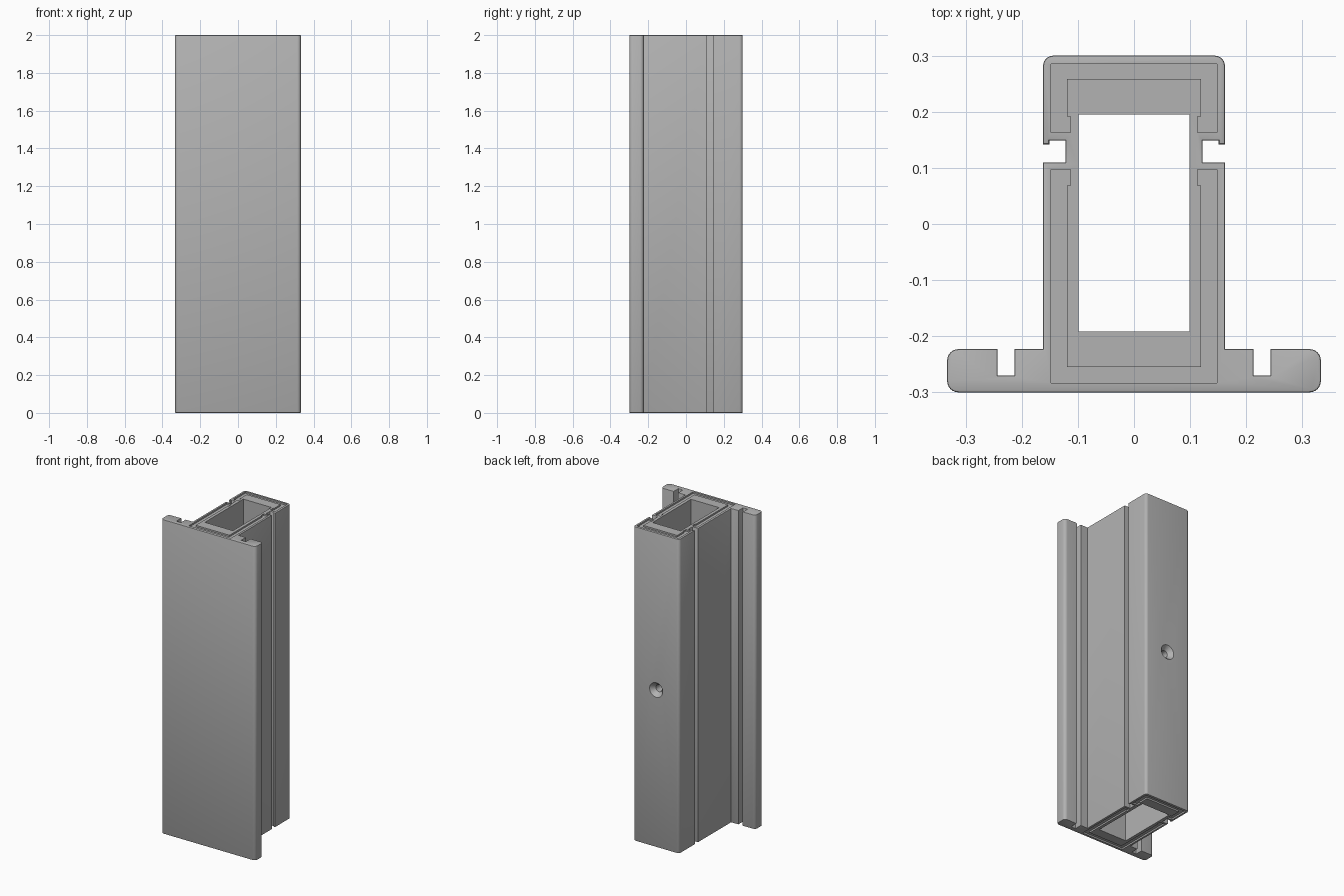
import bpy, bmesh, math
from mathutils import Vector

if "Cube" in bpy.data.objects:
    bpy.data.objects.remove(bpy.data.objects["Cube"], do_unlink=True)

HEIGHT = 2.0
RECESS = 0.01

grey = bpy.data.materials.new("plain grey")
grey.use_nodes = True
colour = (0.45, 0.45, 0.45, 1)
grey.diffuse_color = colour
grey.node_tree.nodes["Principled BSDF"].inputs["Base Color"].default_value = colour


def mirrored(half):
    """Close a right-hand half outline by mirroring it in x."""
    return half + [(-p[0], *p[1:]) for p in reversed(half)]


def rounded(points, steps=6):
    """Replace each (x, y, radius) point with a right-angle fillet."""
    out = []
    for i, p in enumerate(points):
        here = Vector(p[:2])
        if len(p) < 3:
            out.append(here)
            continue
        a = (Vector(points[i - 1][:2]) - here).normalized() * p[2]
        b = (Vector(points[(i + 1) % len(points)][:2]) - here).normalized() * p[2]
        for k in range(steps + 1):
            t = math.pi / 2 * k / steps
            out.append(here + a * (1 - math.sin(t)) + b * (1 - math.cos(t)))
    return out


def extrude(name, half, z0, z1, soften=0):
    bm = bmesh.new()
    base = bm.faces.new([bm.verts.new((p.x, p.y, z0)) for p in rounded(mirrored(half))])
    top = bmesh.ops.extrude_face_region(bm, geom=[base], use_keep_orig=True)["geom"]
    moved = [v for v in top if isinstance(v, bmesh.types.BMVert)]
    bmesh.ops.translate(bm, verts=moved, vec=(0, 0, z1 - z0))
    bmesh.ops.recalc_face_normals(bm, faces=bm.faces[:])
    if soften:
        rims = [e for e in bm.edges if abs(e.verts[0].co.z - e.verts[1].co.z) < 1e-5]
        bmesh.ops.bevel(bm, geom=rims, offset=soften, segments=2, profile=0.5,
                        affect='EDGES', clamp_overlap=True)
    mesh = bpy.data.meshes.new(name)
    bm.to_mesh(mesh)
    bm.free()
    mesh.materials.append(grey)
    obj = bpy.data.objects.new(name, mesh)
    bpy.context.collection.objects.link(obj)
    return obj


def cone(name, r_in, r_out, y_in, y_out):
    """Cutter along y at mid height."""
    bpy.ops.mesh.primitive_cone_add(
        vertices=32, radius1=r_out, radius2=r_in, depth=y_out - y_in,
        location=(0, (y_in + y_out) / 2, HEIGHT / 2), rotation=(math.pi / 2, 0, 0))
    obj = bpy.context.object
    obj.name = name
    obj.data.materials.append(grey)
    return obj


# Outer section: front flange, side walls with hooked grooves, rounded back
post = extrude("post_profile", [
    (0.333, -0.3, 0.02), (0.333, -0.223, 0.02),
    (0.243, -0.223), (0.243, -0.27), (0.213, -0.27), (0.213, -0.223),
    (0.162, -0.223), (0.162, 0.11), (0.122, 0.11), (0.122, 0.149),
    (0.151, 0.149), (0.151, 0.142), (0.162, 0.142), (0.162, 0.3, 0.018),
], 0, HEIGHT, soften=0.004)

# Central hollow
cutters = [extrude("hollow_cutter", [(0.099, -0.192), (0.099, 0.195)], -0.1, HEIGHT + 0.1)]

# Shallow channel-shaped recesses in both ends
back_channel = [(0.148, 0.285), (0.148, 0.163), (0.113, 0.163),
                (0.113, 0.192), (0.119, 0.192), (0.119, 0.258)]
front_channel = [(0.148, -0.283), (0.148, 0.097), (0.113, 0.097),
                 (0.113, 0.069), (0.119, 0.069), (0.119, -0.255)]
for label, half in (("back", back_channel), ("front", front_channel)):
    for end, z0, z1 in (("bottom", -0.1, RECESS), ("top", HEIGHT - RECESS, HEIGHT + 0.1)):
        cutters.append(extrude(f"{label}_{end}_recess_cutter", half, z0, z1))

# Countersunk screw hole in the back wall
cutters.append(cone("screw_hole_cutter", 0.022, 0.022, 0.15, 0.32))
cutters.append(cone("countersink_cutter", 0.022, 0.048, 0.272, 0.302))

for cutter in cutters:
    mod = post.modifiers.new(cutter.name, 'BOOLEAN')
    mod.operation = 'DIFFERENCE'
    mod.solver = 'EXACT'
    mod.object = cutter

bpy.ops.object.select_all(action='DESELECT')
bpy.context.view_layer.objects.active = post
post.select_set(True)
for mod in list(post.modifiers):
    bpy.ops.object.modifier_apply(modifier=mod.name)
for cutter in cutters:
    bpy.data.objects.remove(cutter, do_unlink=True)
bpy.ops.object.shade_smooth_by_angle(angle=math.radians(35))
